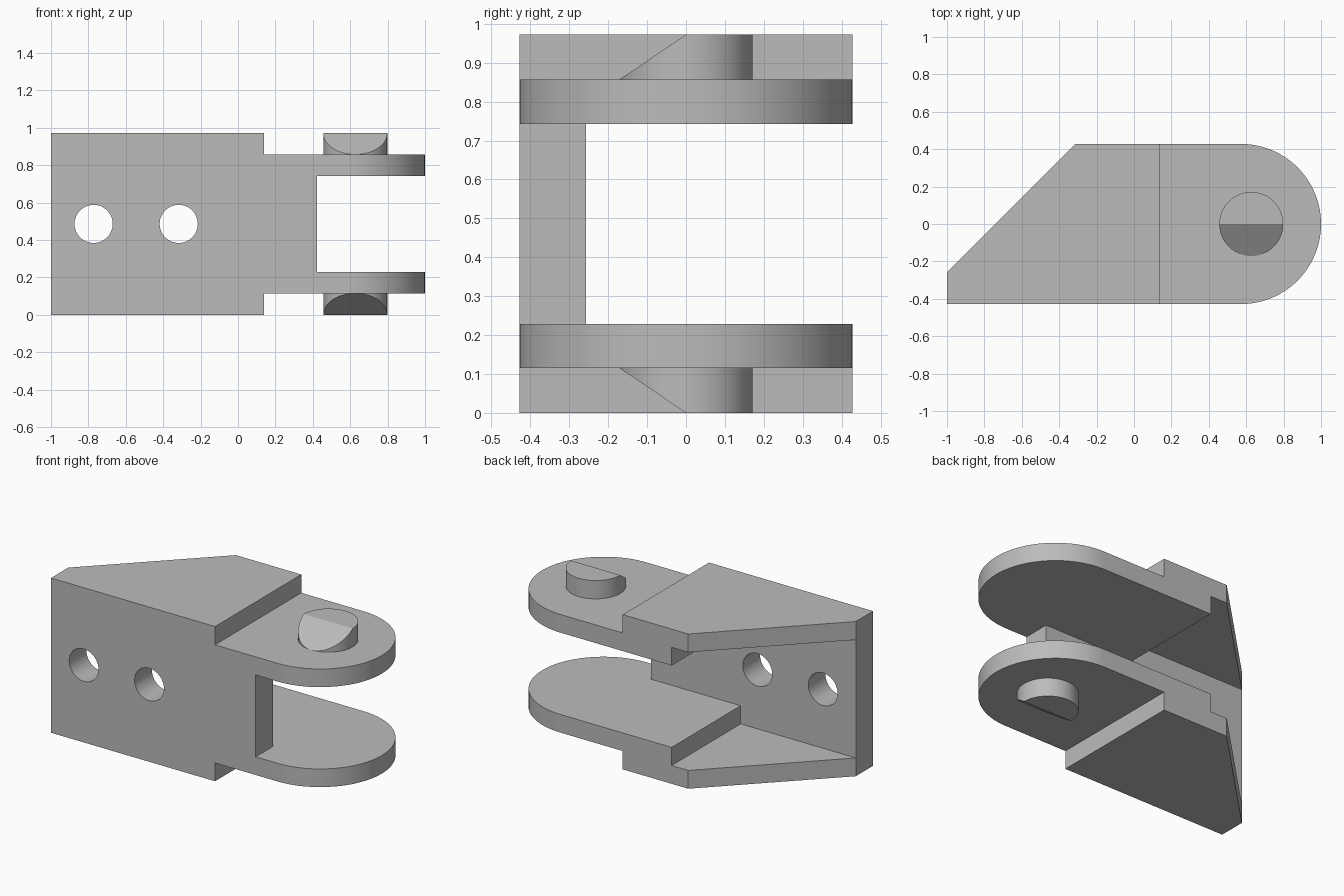
import bpy, bmesh, math
from mathutils import Matrix, Vector

if "Cube" in bpy.data.objects:
    bpy.data.objects.remove(bpy.data.objects["Cube"])

HEIGHT, HALF_W, STEP = 0.972, 0.428, 0.115
ARM_IN = 0.229                       # inner face of the lower arm
WALL_Y = -0.257                      # inner face of the side wall
PIN_X, PIN_R = 0.627, 0.171

metal = bpy.data.materials.new("grey metal")
metal.use_nodes = True
grey = (0.5, 0.5, 0.5, 1)
metal.diffuse_color = grey
metal.node_tree.nodes["Principled BSDF"].inputs["Base Color"].default_value = grey


def make_object(name, bm):
    bmesh.ops.recalc_face_normals(bm, faces=bm.faces)
    mesh = bpy.data.meshes.new(name)
    bm.to_mesh(mesh)
    bm.free()
    mesh.materials.append(metal)
    obj = bpy.data.objects.new(name, mesh)
    bpy.context.collection.objects.link(obj)
    return obj


def prism(name, points, direction):
    """Extrude a closed loop of 3D points along a direction."""
    bm = bmesh.new()
    face = bm.faces.new([bm.verts.new(p) for p in points])
    grown = bmesh.ops.extrude_face_region(bm, geom=[face], use_keep_orig=True)
    verts = [v for v in grown["geom"] if isinstance(v, bmesh.types.BMVert)]
    bmesh.ops.translate(bm, verts=verts, vec=direction)
    return make_object(name, bm)


def box(name, low, high):
    (x0, y0, z0), (x1, y1, z1) = low, high
    loop = [(x0, y0, z0), (x1, y0, z0), (x1, y1, z0), (x0, y1, z0)]
    return prism(name, loop, (0, 0, z1 - z0))


def combine(target, tool, operation):
    mod = target.modifiers.new(operation.lower(), 'BOOLEAN')
    mod.operation, mod.solver, mod.object = operation, 'EXACT', tool
    bpy.context.view_layer.objects.active = target
    bpy.ops.object.modifier_apply(modifier=mod.name)
    bpy.data.objects.remove(tool)


# Bracket body: plan outline with a rounded nose and a slanted tail
outline = [(-1, WALL_Y, 0), (-1, -HALF_W, 0)]
for i in range(49):
    a = math.pi * (i / 48 - 0.5)
    outline.append((1 - HALF_W + HALF_W * math.cos(a), HALF_W * math.sin(a), 0))
outline.append((-0.315, HALF_W, 0))
bracket = prism("hinge_bracket", outline, (0, 0, HEIGHT))

# Channel behind the side wall, deeper towards the tail
top = HEIGHT - ARM_IN
channel = [(-2, STEP), (-0.2, STEP), (-0.2, ARM_IN), (2, ARM_IN),
           (2, top), (-0.2, top), (-0.2, HEIGHT - STEP), (-2, HEIGHT - STEP)]
combine(bracket, prism("channel_cutter", [(x, WALL_Y, z) for x, z in channel],
                       (0, 2, 0)), 'DIFFERENCE')

# Gap between the arms, and the outer steps above and below them
combine(bracket, box("gap_cutter", (0.423, -1, ARM_IN), (2, 1, top)), 'DIFFERENCE')
for z0, z1 in ((-1, STEP), (HEIGHT - STEP, 2)):
    combine(bracket, box("step_cutter", (0.14, -1, z0), (2, 1, z1)), 'DIFFERENCE')

# Screw holes through the side wall
for x in (-0.772, -0.317):
    bm = bmesh.new()
    bmesh.ops.create_cone(bm, cap_ends=True, segments=48, radius1=0.102,
                          radius2=0.102, depth=1,
                          matrix=Matrix.Translation((x, -0.4, HEIGHT / 2))
                          @ Matrix.Rotation(math.pi / 2, 4, 'X'))
    combine(bracket, make_object("hole_cutter", bm), 'DIFFERENCE')

# Pins with a chamfered front half, mirrored top and bottom
for side in (1, -1):
    bm = bmesh.new()
    low, high = HEIGHT / 2 - 0.17, HEIGHT / 2
    bmesh.ops.create_cone(bm, cap_ends=True, segments=64, radius1=PIN_R,
                          radius2=PIN_R, depth=high + 0.17 - low - 0.17 + 0.01,
                          matrix=Matrix.Translation((PIN_X, 0, high - 0.09)))
    bmesh.ops.bisect_plane(bm, geom=bm.verts[:] + bm.edges[:] + bm.faces[:],
                           plane_co=(0, 0, high),
                           plane_no=Vector((0, -STEP, PIN_R)).normalized(),
                           clear_outer=True)
    bmesh.ops.holes_fill(bm, edges=[e for e in bm.edges if e.is_boundary])
    # Flat top over the rear half
    bmesh.ops.bisect_plane(bm, geom=bm.verts[:] + bm.edges[:] + bm.faces[:],
                           plane_co=(0, 0, high), plane_no=(0, 0, 1),
                           clear_outer=True)
    bmesh.ops.holes_fill(bm, edges=[e for e in bm.edges if e.is_boundary])
    for v in bm.verts:
        v.co.z = HEIGHT / 2 + side * v.co.z
    combine(bracket, make_object("pin", bm), 'UNION')

bpy.ops.object.select_all(action='DESELECT')
bracket.select_set(True)
bpy.context.view_layer.objects.active = bracket
bpy.ops.object.shade_smooth_by_angle(angle=math.radians(30))
